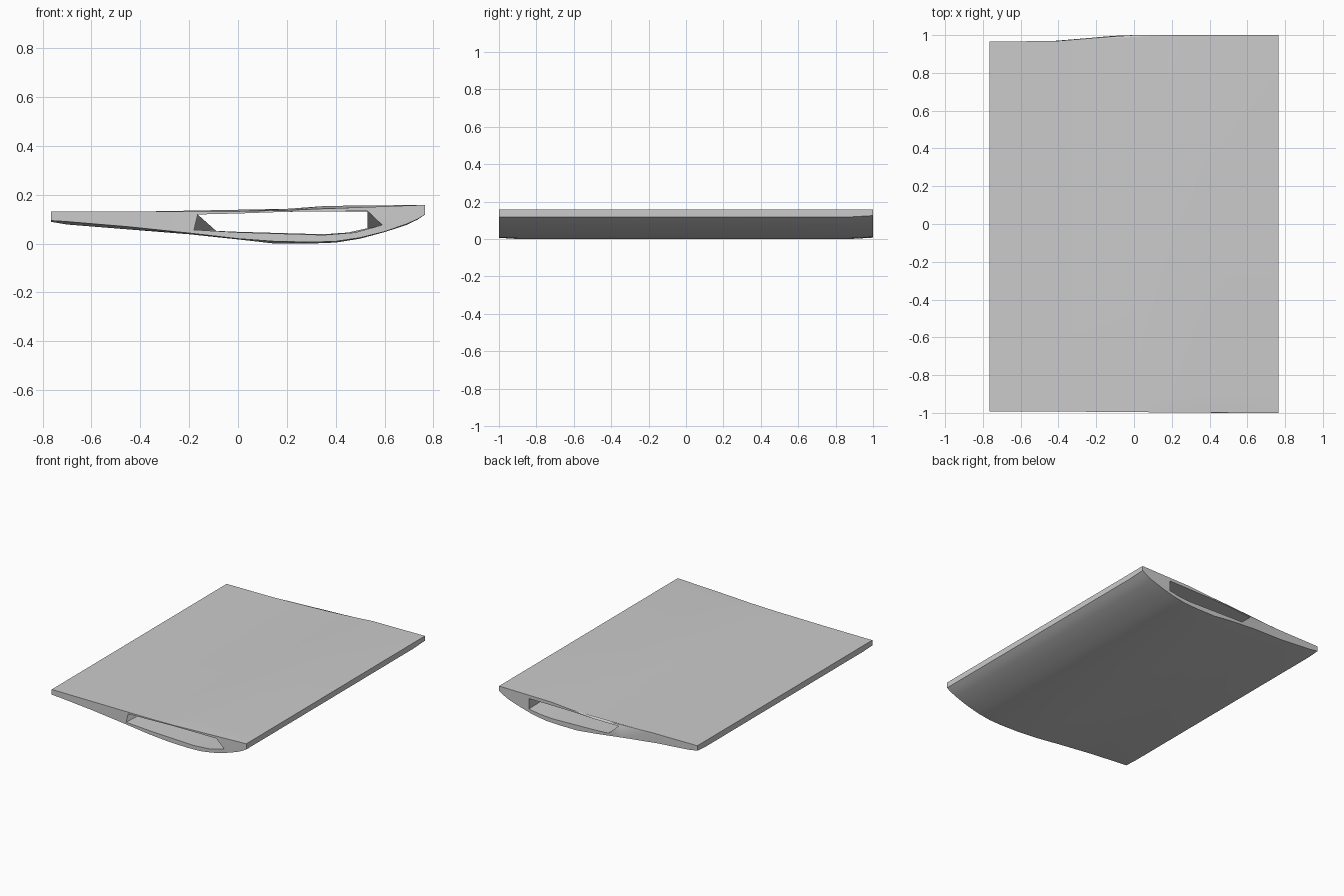
import bpy, bmesh, math

if "Cube" in bpy.data.objects:
    bpy.data.objects.remove(bpy.data.objects["Cube"])

# outer cross-section (x, z), clockwise from the top left corner, with a
# slightly thinner variant at the two ends
outer_mid = [(-.765, .135), (-.4, .135), (0, .136), (.2, .146), (.36, .158), (.765, .162),
             (.765, .122), (.735, .102), (.69, .080), (.60, .051), (.50, .024), (.40, .008),
             (.30, .004), (.15, .004), (0, .021), (-.2, .042), (-.45, .062), (-.70, .082),
             (-.765, .093)]
outer_front = [(-.765, .135), (-.4, .135), (0, .136), (.2, .140), (.36, .147), (.765, .162),
               (.765, .122), (.735, .104), (.69, .084), (.60, .053), (.50, .028), (.40, .013),
               (.30, .010), (.15, .013), (0, .024), (-.2, .047), (-.45, .073), (-.70, .094),
               (-.765, .098)]
outer_back = [(x, z if i < 6 else z + .007) for i, (x, z) in enumerate(outer_mid)]

# tunnel cross-sections, front and back
hole_front = [(-.165, .123), (.0, .127), (.2, .134), (.53, .137), (.59, .080), (.48, .049),
              (.35, .039), (.0, .050), (-.18, .060)]
hole_back = [(-.165, .123), (.0, .128), (.2, .134), (.53, .136), (.53, .062), (.45, .049),
             (.35, .042), (.0, .052), (-.09, .056)]


def back_y(x):
    """Rear edge: straight on the right, swept forward on the left."""
    t = min(1, max(0, -x / .5))
    return 1 - .032 * t * t * (3 - 2 * t) - .004 * max(0, -x)


def front_y(x):
    return -1 + .008 * max(0, min(1, .5 - x))


bm = bmesh.new()


def ring(profile, y_of_x):
    return [bm.verts.new((x, y_of_x(x), z)) for x, z in profile]


def loft(rings):
    for a, b in zip(rings, rings[1:]):
        n = len(a)
        for i in range(n):
            j = (i + 1) % n
            bm.faces.new((a[i], a[j], b[j], b[i]))


def loop_edges(r):
    return [bm.edges.get((r[i], r[(i + 1) % len(r)])) for i in range(len(r))]


# outer skin
skin = [ring(outer_front, front_y), ring(outer_mid, lambda x: -.90),
        ring(outer_mid, lambda x: .88), ring(outer_back, back_y)]
loft(skin)
# tunnel running through the whole length
tunnel = [ring(hole_front, front_y), ring(hole_back, back_y)]
loft(tunnel)
# end faces around the tunnel mouths
for o, h in ((skin[0], tunnel[0]), (skin[-1], tunnel[-1])):
    bmesh.ops.triangle_fill(bm, edges=loop_edges(o) + loop_edges(h), use_beauty=True,
                            normal=(0, 1, 0))
bmesh.ops.recalc_face_normals(bm, faces=bm.faces)

mesh = bpy.data.meshes.new("hollow_panel")
bm.to_mesh(mesh)
bm.free()
panel = bpy.data.objects.new("hollow_panel", mesh)
bpy.context.collection.objects.link(panel)
panel.location.z = -min(v.co.z for v in mesh.vertices)
bpy.context.view_layer.objects.active = panel
panel.select_set(True)
bpy.ops.object.shade_smooth_by_angle(angle=math.radians(25))
